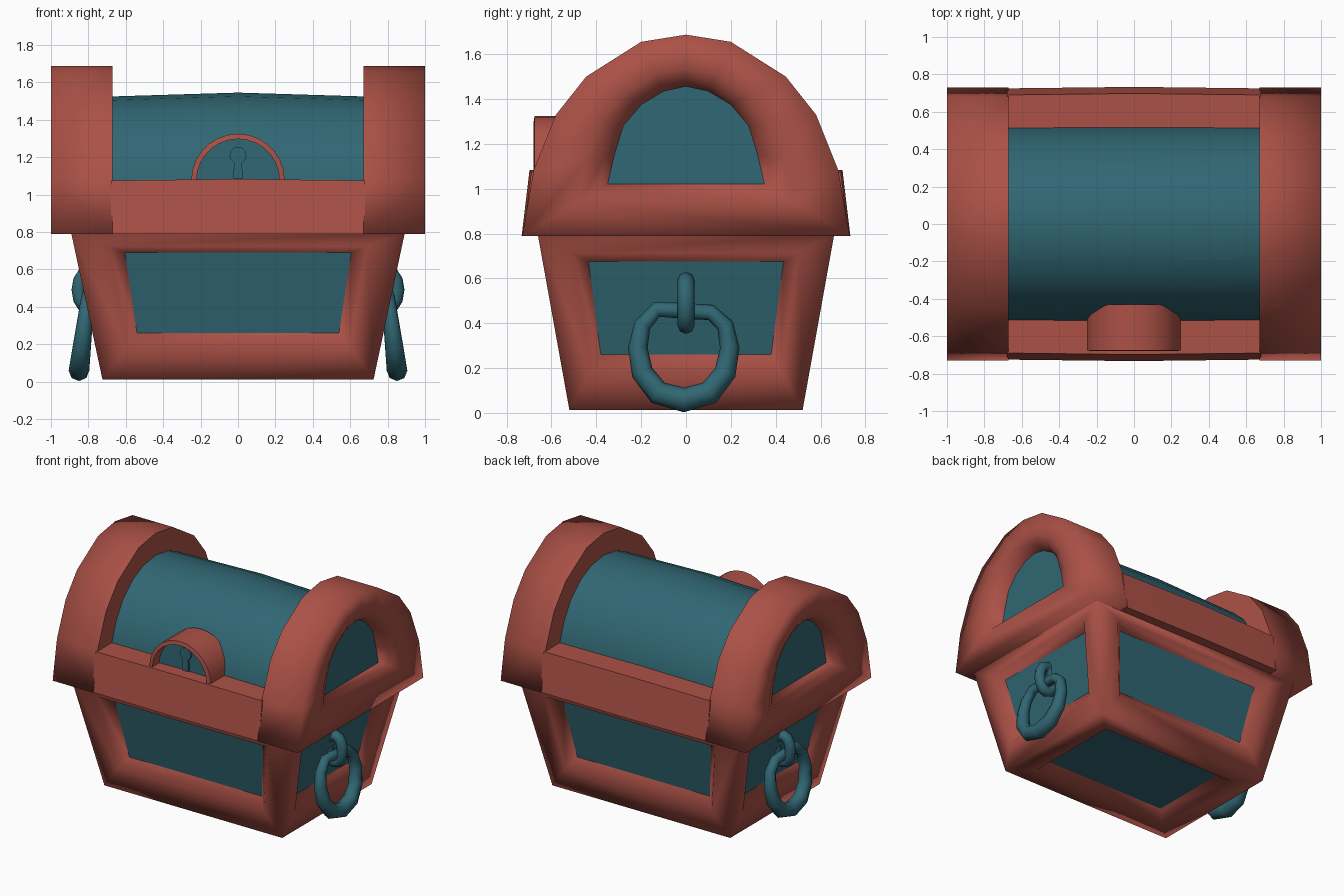
import bpy, bmesh, math
from mathutils import Vector

if "Cube" in bpy.data.objects:
    bpy.data.objects.remove(bpy.data.objects["Cube"])


def material(name, rgb):
    m = bpy.data.materials.new(name)
    m.diffuse_color = (*rgb, 1)
    m.use_nodes = True
    m.node_tree.nodes["Principled BSDF"].inputs["Base Color"].default_value = m.diffuse_color
    return m


RED = material("red trim", (0.41, 0.083, 0.062))
TEAL = material("teal panel", (0.03, 0.135, 0.172))


def finish(bm, name, angle=60, sharp=lambda e: False):
    """Weld, orient and smooth a bmesh, then make it an object."""
    bmesh.ops.remove_doubles(bm, verts=bm.verts, dist=0.0005)
    bmesh.ops.recalc_face_normals(bm, faces=bm.faces)
    for f in bm.faces:
        f.smooth = True
    for e in bm.edges:
        mixed = len({f.material_index for f in e.link_faces}) > 1
        e.smooth = not (mixed or sharp(e) or e.calc_face_angle(0) > math.radians(angle))
    me = bpy.data.meshes.new(name)
    bm.to_mesh(me)
    bm.free()
    me.materials.append(RED)
    me.materials.append(TEAL)
    ob = bpy.data.objects.new(name, me)
    bpy.context.collection.objects.link(ob)
    return ob


def face(bm, pts, mat=0):
    f = bm.faces.new([bm.verts.new(p) for p in pts])
    f.material_index = mat


def bridge(bm, a, b, mat=0, closed=True):
    n = len(a)
    for i in range(n if closed else n - 1):
        j = (i + 1) % n
        face(bm, [a[i], a[j], b[j], b[i]], mat)


def loft(bm, loops, mat=0, caps=(0, 0), closed=True):
    for a, b in zip(loops, loops[1:]):
        bridge(bm, a, b, mat, closed)
    for loop, cap in ((loops[0], caps[0]), (loops[-1], caps[1])):
        if cap is not None:
            face(bm, loop, cap)


def lerp2(a, b, t):
    return [(p[0] + (q[0] - p[0]) * t, p[1] + (q[1] - p[1]) * t) for p, q in zip(a, b)]


def mirror_profile(half):
    return half + [(-y, z) for y, z in reversed(half) if abs(y) > 1e-6]


def quad(w0, z0, w1, z1):
    return [(-w0, z0), (w0, z0), (w1, z1), (-w1, z1)]


# Tapered base: rounded red frames around recessed teal panels
ZB, ZT = 0.012, 0.80


def half_x(z): return 0.725 + (z - ZB) * 0.213
def half_y(z): return 0.52 + (z - ZB) * 0.18


bm = bmesh.new()


def framed(outer, inner, place, depth):
    mid = lerp2(inner, outer, 0.3)
    loops = [[place(u, v, d) for u, v in ring]
             for ring, d in ((outer, 0), (mid, 0), (inner, depth))]
    loft(bm, loops, 0, (None, 1))


for s in (-1, 1):
    framed(quad(half_x(ZB), ZB, half_x(ZT), ZT), quad(0.54, 0.26, 0.605, 0.69),
           lambda u, v, d: (u, s * (half_y(v) - d), v), 0.07)
    framed(quad(half_y(ZB), ZB, half_y(ZT), ZT), quad(0.38, 0.26, 0.435, 0.675),
           lambda u, v, d: (s * (half_x(v) - d), u, v), 0.07)
framed(quad(half_x(ZB), -half_y(ZB), half_x(ZB), half_y(ZB)), quad(0.5, -0.31, 0.5, 0.31),
       lambda u, v, d: (u, v, ZB + d), 0.06)
face(bm, [(u, v, ZT) for u, v in quad(half_x(ZT), -half_y(ZT), half_x(ZT), half_y(ZT))])
finish(bm, "chest_base", 100)

# Lid end arches with recessed teal windows
ARCH = mirror_profile([(-0.73, 0.79), (-0.68, 1.08), (-0.58, 1.33), (-0.445, 1.5),
                       (-0.2, 1.655), (0, 1.687)])
WINDOW = mirror_profile([(-0.35, 1.02), (-0.32, 1.15), (-0.28, 1.28), (-0.2, 1.375),
                         (-0.1, 1.435), (0, 1.457)])
for s, name in ((-1, "lid_arch_left"), (1, "lid_arch_right")):
    bm = bmesh.new()
    rings = [(ARCH, 0.67), (ARCH, 1.0), (lerp2(WINDOW, ARCH, 0.35), 1.0),
             (lerp2(WINDOW, ARCH, 0.1), 0.965), (WINDOW, 0.90)]
    loft(bm, [[(s * x, y, z) for y, z in ring] for ring, x in rings], 0, (0, 1))
    finish(bm, name, 100, lambda e: all(abs(v.co.x) < 0.68 for v in e.verts))

# Lid rim bars, front and back, slightly bowed at the middle
for s, name in ((-1, "lid_rim_front"), (1, "lid_rim_back")):
    bm = bmesh.new()
    loops = [[(x, s * (0.725 + b), 0.79), (x, s * (0.69 + b), 1.075 + b),
              (x, s * 0.48, 1.075 + b), (x, s * 0.48, 0.79)]
             for x, b in ((-0.68, 0), (0, 0.008), (0.68, 0))]
    loft(bm, loops)
    finish(bm, name, 60)

# Teal barrel of the lid
BARREL = mirror_profile([(-0.53, 0.9), (-0.515, 1.08), (-0.465, 1.22), (-0.385, 1.35),
                         (-0.27, 1.455), (-0.14, 1.515), (0, 1.535)])
bm = bmesh.new()
loft(bm, [[(x, y, z + b) for y, z in BARREL]
          for x, b in ((-0.72, -0.012), (0, 0.01), (0.72, -0.012))], 1, (1, 1))
finish(bm, "lid_barrel", 60)


# Half-round lock: red hood, recessed teal plate and keyhole
def arc(r, y, n=14):
    return [(r * math.cos(math.pi * i / n), y, 1.075 + r * math.sin(math.pi * i / n))
            for i in range(n + 1)]


bm = bmesh.new()
loft(bm, [arc(0.25, -0.43), arc(0.25, -0.675), arc(0.222, -0.68), arc(0.222, -0.60)],
     0, (0, 1), closed=False)
finish(bm, "lock_hood", 50)

bm = bmesh.new()
hole = [(0.045 * math.sin(a), 1.21 + 0.045 * math.cos(a))
        for a in (math.radians(-150 + 30 * i) for i in range(11))]
hole += [(0.023, 1.085), (-0.023, 1.085)]
loft(bm, [[(x, y, z) for x, z in hole] for y in (-0.59, -0.615)], 1, (1, 1))
finish(bm, "keyhole", 50)


# Teal ring handles hanging from small loops on both ends
def tube(name, path, axis, radius, sides=8):
    bm = bmesh.new()
    n = len(path)
    rings = []
    for i, p in enumerate(path):
        t = (path[(i + 1) % n] - path[i - 1]).normalized()
        out = t.cross(axis).normalized()
        side = out.cross(t)
        r = radius(p)
        rings.append([p + r * (math.cos(a) * out + math.sin(a) * side)
                      for a in (2 * math.pi * k / sides for k in range(sides))])
    for i in range(n):
        bridge(bm, rings[i], rings[(i + 1) % n], 1)
    finish(bm, name, 60)


HANDLE = [(0, 0.455), (-0.12, 0.462), (-0.185, 0.39), (-0.205, 0.29), (-0.185, 0.18),
          (-0.115, 0.09), (0, 0.058), (0.115, 0.09), (0.185, 0.18), (0.205, 0.29),
          (0.185, 0.39), (0.12, 0.448)]
for s, name in ((-1, "left"), (1, "right")):
    ring = [Vector((s * (0.85 - (z - 0.06) * 0.12), y - 0.01, z)) for y, z in HANDLE]
    tube("handle_ring_" + name, ring, Vector((1, 0, 0)),
         lambda p: 0.058 - 0.05 * min(p.z, 0.46))
    angles = [2 * math.pi * k / 12 for k in range(12)]
    loop = [Vector((s * (0.79 + 0.062 * math.cos(a)), 0, 0.49 + 0.1 * math.sin(a)))
            for a in angles]
    tube("handle_mount_" + name, loop, Vector((0, 1, 0)), lambda p: 0.038)
